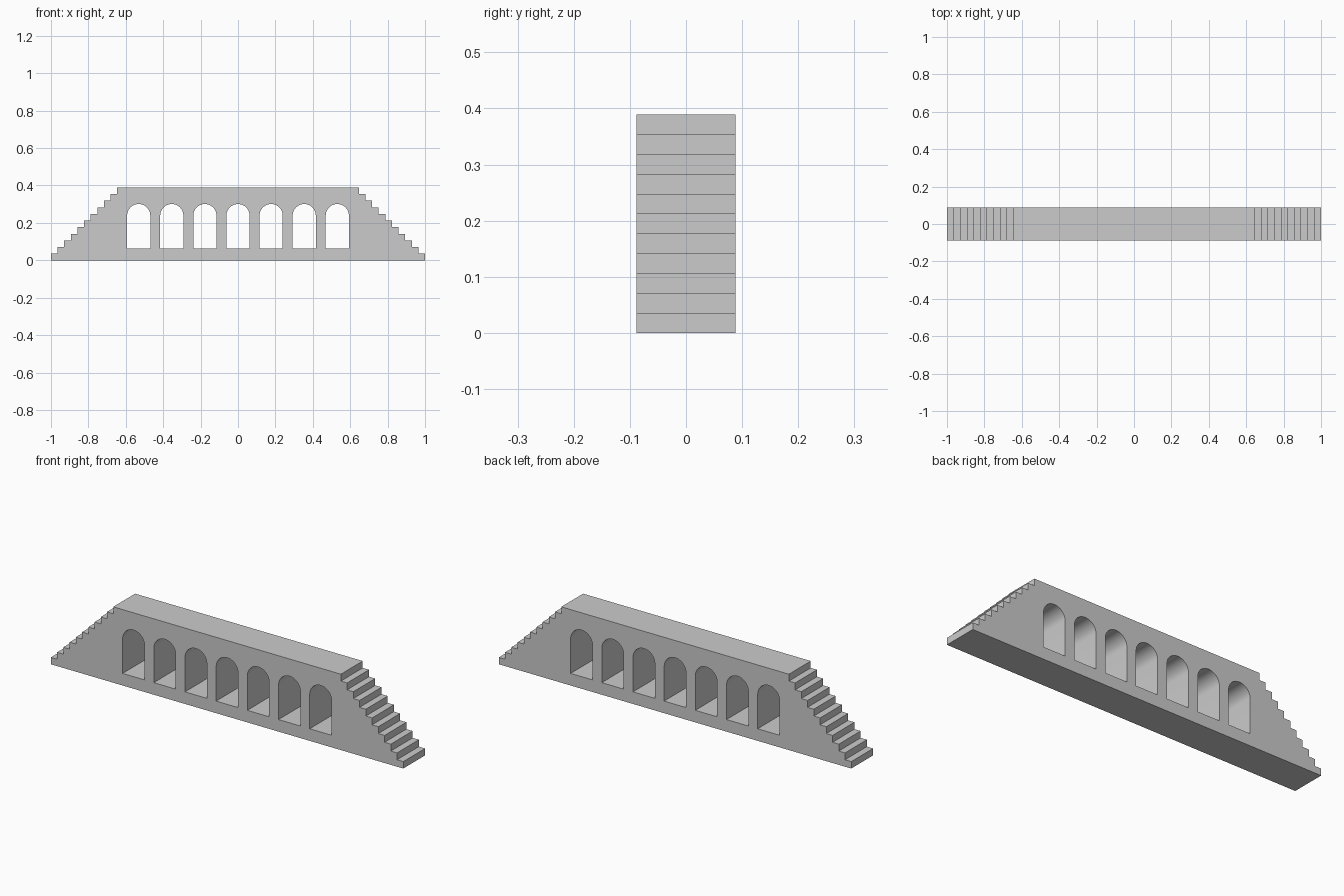
import bpy, bmesh
from math import pi, cos, sin, radians

if "Cube" in bpy.data.objects:
    bpy.data.objects.remove(bpy.data.objects["Cube"])

U = 2 / 11.3          # module: arch spacing and wall depth
STEP = 0.2 * U        # tread and riser
LEVELS = 11
ARCHES = 7
R = 0.35 * U          # arch half width
SILL, SPRING = 0.35 * U, 1.35 * U


def add_outline(curve, pts):
    s = curve.splines.new('POLY')
    s.points.add(len(pts) - 1)
    for p, (x, z) in zip(s.points, pts):
        p.co = (x, z, 0, 1)
    s.use_cyclic_u = True


curve = bpy.data.curves.new("bridge_profile", 'CURVE')
curve.dimensions = '2D'
curve.fill_mode = 'BOTH'
curve.extrude = U / 2

# Stepped silhouette, right flight mirrored to the left
right = []
for i in range(LEVELS):
    x = 1 - i * STEP
    right += [(x, i * STEP), (x, (i + 1) * STEP)]
add_outline(curve, right + [(-x, z) for x, z in reversed(right)])

# Row of round-headed openings
for i in range(ARCHES):
    cx = (i - (ARCHES - 1) / 2) * U
    head = [(cx + R * cos(pi * k / 24), SPRING + R * sin(pi * k / 24)) for k in range(25)]
    add_outline(curve, [(cx - R, SILL), (cx + R, SILL)] + head)

# Turn the filled profile into an upright solid mesh
temp = bpy.data.objects.new("profile_helper", curve)
bpy.context.collection.objects.link(temp)
deps = bpy.context.evaluated_depsgraph_get()
mesh = bpy.data.meshes.new_from_object(temp.evaluated_get(deps))
bpy.data.objects.remove(temp)

bm = bmesh.new()
bm.from_mesh(mesh)
bmesh.ops.remove_doubles(bm, verts=bm.verts, dist=1e-5)
for v in bm.verts:
    v.co = (v.co.x, -v.co.z, v.co.y)
bmesh.ops.recalc_face_normals(bm, faces=bm.faces)
bmesh.ops.dissolve_limit(bm, angle_limit=radians(1), verts=bm.verts, edges=bm.edges)
bmesh.ops.triangulate(bm, faces=[f for f in bm.faces if len(f.verts) > 4])
bm.to_mesh(mesh)
bm.free()

bridge = bpy.data.objects.new("arched_stair_bridge", mesh)
bpy.context.collection.objects.link(bridge)
bpy.context.view_layer.objects.active = bridge
bridge.select_set(True)
bpy.ops.object.shade_smooth_by_angle(angle=radians(30))
